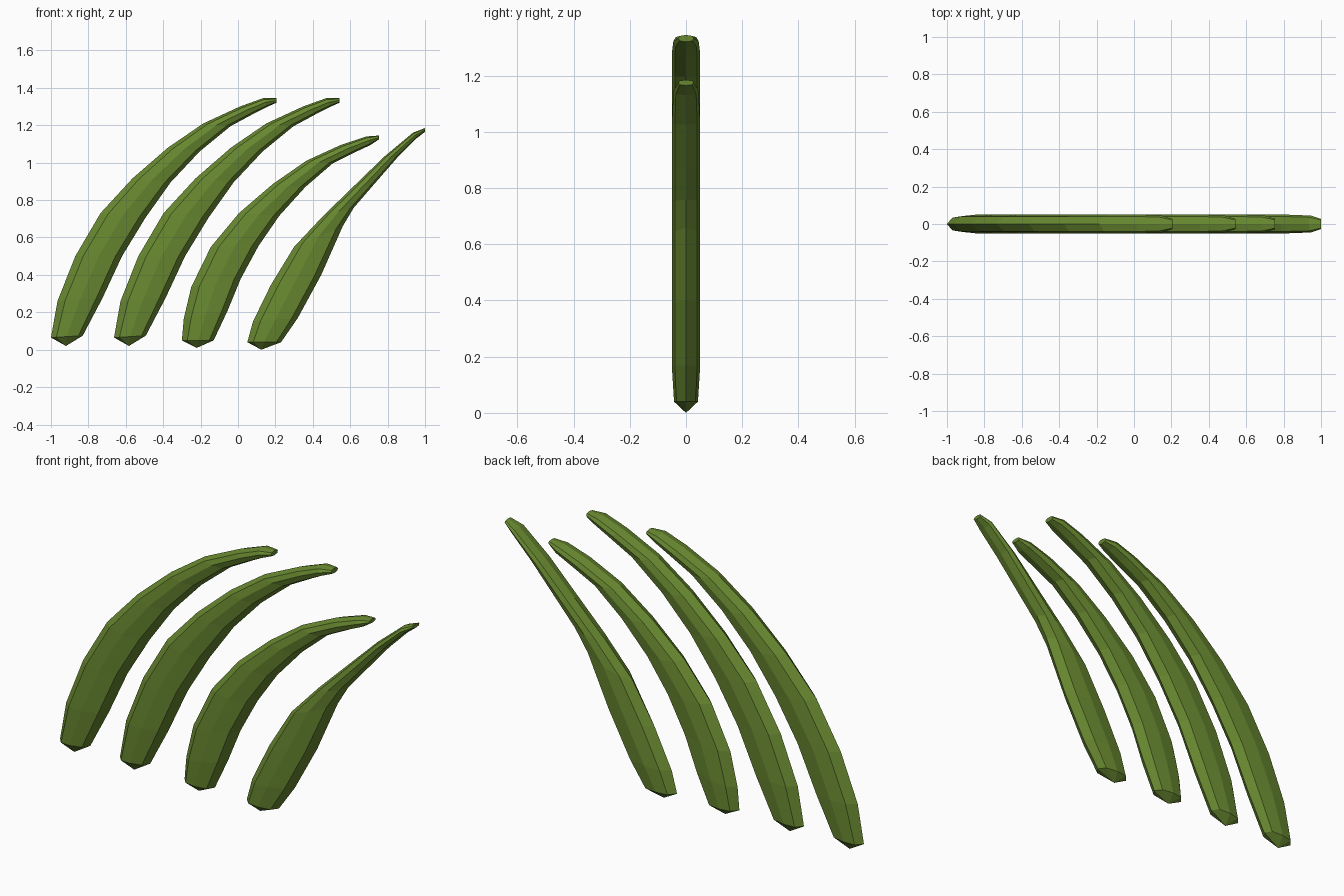
import bpy, bmesh

if "Cube" in bpy.data.objects:
    bpy.data.objects.remove(bpy.data.objects["Cube"])

mat = bpy.data.materials.new("leaf_green")
mat.diffuse_color = (0.14, 0.25, 0.03, 1)
mat.use_nodes = True
mat.node_tree.nodes["Principled BSDF"].inputs["Base Color"].default_value = mat.diffuse_color

# Half cross-section: (fraction from outer to inner edge, half depth)
HALF = [(0.17, 0.04), (0.5, 0.05), (0.86, 0.04)]
SECTION = [(0, 0)] + [(f, -d) for f, d in HALF] + [(1, 0)] + [(f, d) for f, d in reversed(HALF)]


def blade(name, stations, apex, shift=0.0):
    """Loft the eight-sided section through (outer x, z, inner x, z) stations, in hundredths."""
    bm = bmesh.new()
    rings = []
    last = len(stations) - 1
    for i, (ox, oz, ix, iz) in enumerate(stations):
        depth = 0.85 if i == 0 else 0.55 if i == last else 0.9 if i == last - 1 else 1
        rings.append([bm.verts.new(((ox + (ix - ox) * f) / 100 + shift, y * depth,
                                    (oz + (iz - oz) * f) / 100)) for f, y in SECTION])
    n = len(SECTION)
    for a, b in zip(rings, rings[1:]):
        for k in range(n):
            j = (k + 1) % n
            bm.faces.new((a[k], a[j], b[j], b[k]))
    # pointed base and small tip cap
    point = bm.verts.new((apex[0] / 100 + shift, 0, apex[1] / 100))
    for k in range(n):
        bm.faces.new((rings[0][(k + 1) % n], rings[0][k], point))
    bm.faces.new(rings[-1])
    bmesh.ops.recalc_face_normals(bm, faces=bm.faces)
    mesh = bpy.data.meshes.new(name)
    bm.to_mesh(mesh)
    bm.free()
    mesh.materials.append(mat)
    bpy.context.collection.objects.link(bpy.data.objects.new(name, mesh))


# Two tall blades share one outline
tall = [(-100, 6.5, -83, 7.5), (-96.5, 26, -72.5, 27.5), (-87, 50, -62, 50),
        (-73.5, 73, -49.5, 70.5), (-56.5, 91.5, -36, 89.5), (-37.5, 108, -20.5, 106),
        (-18.5, 121, -4, 119.5), (1, 130, 9, 126.5), (13.5, 134.5, 16, 130),
        (20.5, 134.5, 20.5, 132)]
blade("tall_blade_left", tall, (-92, 2))
blade("tall_blade_right", tall, (-92, 2), 0.337)

# Shorter curved blade
short = [(-30, 5, -13, 5), (-29, 16.5, -5.5, 21), (-25, 33.5, 1.5, 38),
         (-14.5, 55, 11, 55.5), (0.5, 73, 22, 71.5), (18.5, 88.5, 36, 87),
         (36.5, 101, 50.5, 99.5), (55, 109.5, 63.5, 106), (68.5, 114, 71, 109.5),
         (75.5, 114.5, 75.5, 112.5)]
blade("short_blade", short, (-22, 1))

# Straighter end blade
end = [(5, 4, 23, 4), (8, 15, 32, 17), (17.5, 34.5, 44.5, 40), (30, 55, 56, 66),
       (45.5, 71.5, 62, 76), (62.5, 88, 71.5, 87), (78.5, 103.5, 85, 102.5),
       (93.5, 116, 95.5, 113), (100, 118.5, 100, 116.5)]
blade("end_blade", end, (12.5, 0))
